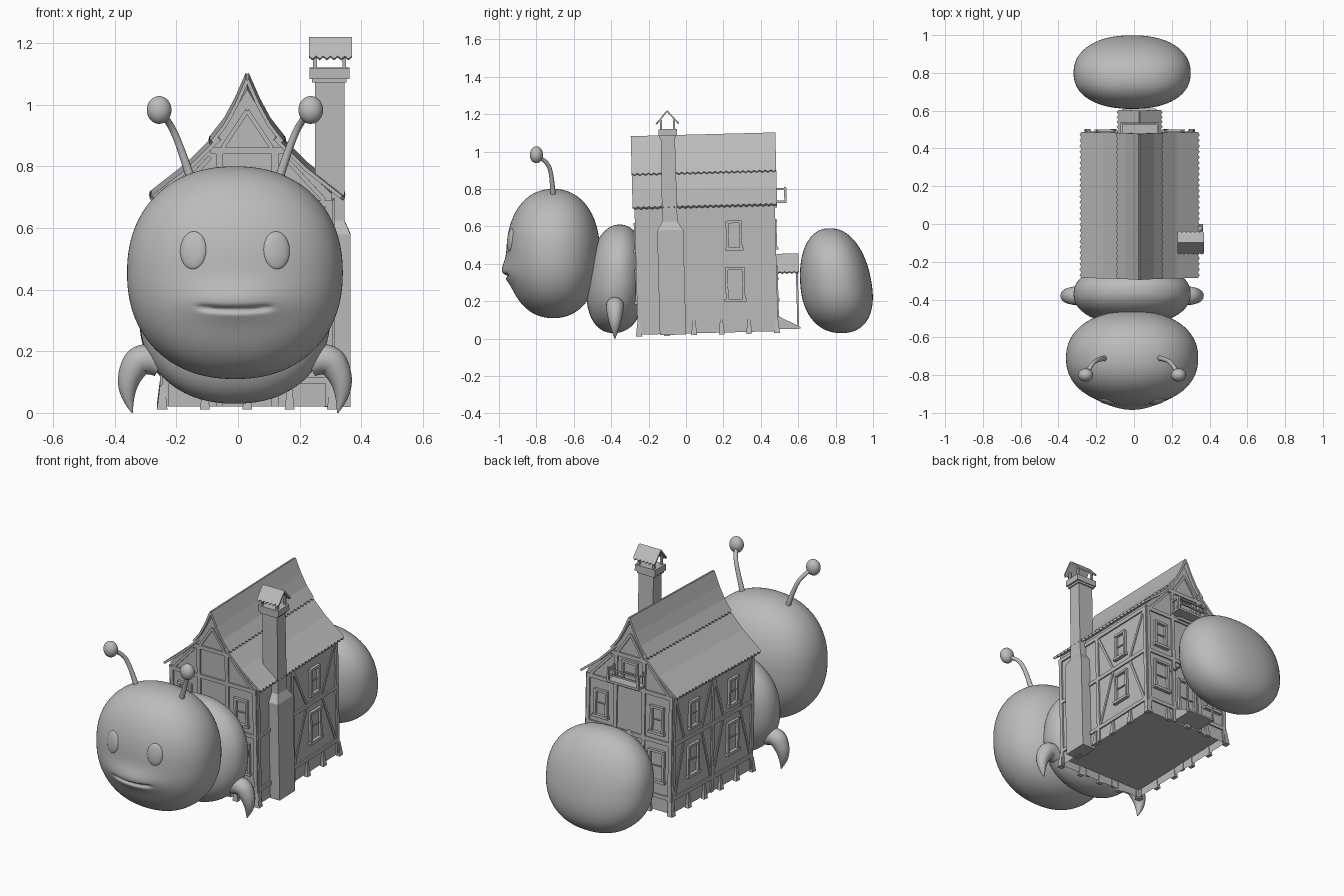
import bpy, bmesh, math
from mathutils import Vector, Matrix

old = bpy.data.objects.get("Cube")
if old:
    bpy.data.objects.remove(old, do_unlink=True)

GREY = bpy.data.materials.new("plain_grey")
GREY.use_nodes = True
GREY.diffuse_color = (0.5, 0.5, 0.5, 1)
GREY.node_tree.nodes["Principled BSDF"].inputs["Base Color"].default_value = (0.5, 0.5, 0.5, 1)

# The whole house leans slightly
PIVOT = Vector((0, 0.1, 0.03))
TILT = Matrix.Translation(PIVOT) @ Matrix.Rotation(0.026, 4, 'X') @ Matrix.Translation(-PIVOT)
CX = 0.03       # house centre line
BX = -0.01      # body centre line


def finish(bm, name, smooth=False, tilt=False):
    bmesh.ops.recalc_face_normals(bm, faces=bm.faces)
    me = bpy.data.meshes.new(name)
    for f in bm.faces:
        f.smooth = smooth
    bm.to_mesh(me)
    bm.free()
    me.materials.append(GREY)
    ob = bpy.data.objects.new(name, me)
    bpy.context.collection.objects.link(ob)
    if tilt:
        ob.matrix_world = TILT
    return ob


def blob(name, centre, radii, power=2.0, shape=None, seg=64):
    """Rounded super-ellipsoid with an optional reshaping rule."""
    bm = bmesh.new()
    bmesh.ops.create_uvsphere(bm, u_segments=seg, v_segments=seg, radius=1)
    for v in bm.verts:
        d = v.co.normalized()
        d *= sum(abs(c) ** power for c in d) ** (-1 / power)
        if shape:
            d = shape(d)
        v.co = Vector(centre) + Vector(a * b for a, b in zip(d, radii))
    return finish(bm, name, True)


def tube(name, points, radii):
    cu = bpy.data.curves.new(name, 'CURVE')
    cu.dimensions, cu.bevel_depth, cu.bevel_resolution = '3D', 1, 6
    cu.use_fill_caps = True
    sp = cu.splines.new('NURBS')
    sp.points.add(len(points) - 1)
    for p, co, r in zip(sp.points, points, radii):
        p.co, p.radius = (*co, 1), r
    sp.use_endpoint_u, sp.order_u, sp.resolution_u = True, 3, 8
    cu.materials.append(GREY)
    ob = bpy.data.objects.new(name, cu)
    bpy.context.collection.objects.link(ob)
    bpy.ops.object.select_all(action='DESELECT')
    ob.select_set(True)
    bpy.context.view_layer.objects.active = ob
    bpy.ops.object.convert(target='MESH')
    bpy.ops.object.shade_smooth_by_angle(angle=math.radians(50))


def hull(bm, points):
    vs = [bm.verts.new(p) for p in points]
    bmesh.ops.convex_hull(bm, input=vs)


def box(bm, x0, x1, y0, y1, z0, z1):
    hull(bm, [(x, y, z) for x in (x0, x1) for y in (y0, y1) for z in (z0, z1)])


# Head: bulging snout with a smiling mouth groove
def head_shape(d):
    x, z = d.x * 0.35, d.z * 0.345 + 0.455
    if d.y < 0:
        bump = 0.12 * math.exp(-(x / 0.16) ** 2 - ((z - 0.36) / 0.06) ** 2)
        line = 0.335 + 0.6 * x * x
        groove = 0.09 * math.exp(-((z - line) / 0.008) ** 2 - (x / 0.115) ** 8)
        d.y -= bump - groove
    return d


blob("head", (BX, -0.71, 0.455), (0.35, 0.25, 0.345), 2.2, head_shape, 144)


# Egg-shaped body parts, heavier at the bottom and leaning
def egg(d):
    wide = 1 - 0.1 * d.z
    return Vector((d.x, d.y * wide - 0.16 * d.z, d.z))


def front_egg(d):
    return Vector((d.x, d.y * (1 - 0.08 * d.z) + 0.1 * d.z, d.z))


blob("front_body", (BX, -0.37, 0.32), (0.31, 0.16, 0.29), 2.2, front_egg)
blob("tail", (BX, 0.80, 0.31), (0.31, 0.19, 0.28), 2.25, egg)

for side, label in ((1, "left"), (-1, "right")):
    eye = blob(label + "_eye", (0, 0, 0), (0.044, 0.016, 0.062), seg=32)
    eye.location = (BX + side * 0.135, -0.937, 0.527)
    eye.rotation_euler = (-0.1, 0, side * 0.25)
    tube(label + "_antenna", [(BX + side * x, y, z) for x, y, z in
         ((0.14, -0.71, 0.75), (0.175, -0.715, 0.86), (0.215, -0.74, 0.95), (0.24, -0.79, 0.97))],
         (0.015, 0.012, 0.011, 0.011))
    blob(label + "_antenna_tip", (BX + side * 0.246, -0.80, 0.983), (0.04, 0.035, 0.045), seg=24)
    tube(label + "_leg", [(BX + side * x, -0.38, z) for x, z in
         ((0.24, 0.16), (0.30, 0.19), (0.345, 0.12), (0.35, 0.05), (0.333, 0.0))],
         (0.045, 0.052, 0.04, 0.022, 0.002))

# House walls, open underneath with a raised floor
Y0, Y1, HW = -0.25, 0.485, 0.275
gable = [(-HW, 0.03), (-HW, 0.72), (-0.11, 0.875), (0, 1.06), (0.11, 0.875), (HW, 0.72), (HW, 0.03)]
bm = bmesh.new()
ends = [[bm.verts.new((CX + x, y, z)) for x, z in gable] for y in (Y0, Y1)]
for e in ends:
    bm.faces.new(e)
for i in range(len(gable) - 1):
    bm.faces.new((ends[0][i], ends[0][i + 1], ends[1][i + 1], ends[1][i]))
finish(bm, "house_walls", tilt=True)
bm = bmesh.new()
box(bm, CX - HW + 0.002, CX + HW - 0.002, Y0 + 0.002, Y1 - 0.002, 0.075, 0.08)
finish(bm, "house_floor", tilt=True)


# Roof sheets with a toothed lower edge
def sheet(name, profile, start, end, teeth, axis, tooth, thick):
    bm = bmesh.new()
    a, b = Vector(profile[-2]), Vector(profile[-1])
    tip = b + (b - a).normalized() * tooth
    rows = []
    for i in range(teeth * 2 + 1):
        along = start + (end - start) * i / (teeth * 2)
        pts = list(profile[:-1]) + [tip if i % 2 else b]
        rows.append([bm.verts.new((p[0], along, p[1]) if axis == 'Y' else (along, p[0], p[1])) for p in pts])
    for r, s in zip(rows, rows[1:]):
        for j in range(len(r) - 1):
            bm.faces.new((r[j], r[j + 1], s[j + 1], s[j]))
    ob = finish(bm, name, tilt=True)
    mod = ob.modifiers.new("thickness", 'SOLIDIFY')
    mod.thickness, mod.offset = thick, 0


for s, label in ((1, "left"), (-1, "right")):
    upper = [(CX + s * x, z) for x, z in ((0, 1.09), (0.035, 1.01), (0.07, 0.945), (0.113, 0.89))]
    lower = [(CX + s * x, z) for x, z in ((0.09, 0.90), (0.19, 0.80), (0.305, 0.71))]
    sheet(label + "_upper_roof", upper, -0.268, 0.505, 26, 'Y', 0.012, 0.012)
    sheet(label + "_lower_roof", lower, -0.268, 0.505, 26, 'Y', 0.012, 0.012)
    sheet(label + "_porch_roof", [(CX + s * x, z) for x, z in ((0, 0.44), (0.11, 0.345))],
          0.485, 0.612, 5, 'Y', 0.012, 0.008)
    sheet(label + "_chimney_roof", [(-0.07 + s * x, z) for x, z in ((0, 1.222), (0.052, 1.162))],
          0.23, 0.37, 6, 'X', 0.012, 0.008)

# Wall decoration: each wall is an origin, a sideways axis and an outward normal
Z = Vector((0, 0, 1))
X, Y = Vector((1, 0, 0)), Vector((0, 1, 0))
WALLS = {"left": (X * (CX + HW), Y, X), "right": (X * (CX - HW), Y, -X),
         "front": (X * CX + Y * Y0, X, -Y), "back": (X * CX + Y * Y1, X, Y)}
timber, frames, feet = bmesh.new(), bmesh.new(), bmesh.new()


def beam(bm, wall, u0, z0, u1, z1, width=0.022, proud=0.008):
    o, u, n = WALLS[wall]
    a, b = o + u * u0 + Z * z0, o + u * u1 + Z * z1
    side = (b - a).cross(n).normalized() * width / 2
    hull(bm, [p + side * k + n * d for p in (a, b) for k in (-1, 1) for d in (-0.004, proud)])


def window(wall, u, z0, z1, w):
    for s in (-1, 1):
        beam(frames, wall, u + s * w, z0, u + s * w, z1, 0.014, 0.014)
    beam(frames, wall, u - w - 0.007, z1, u + w + 0.007, z1, 0.014, 0.016)
    beam(frames, wall, u - w - 0.014, z0, u + w + 0.014, z0, 0.016, 0.02)
    beam(frames, wall, u - w, (z0 + z1) / 2, u + w, (z0 + z1) / 2, 0.006, 0.006)


def foot(wall, u):
    o, ax, n = WALLS[wall]
    pts = []
    for z, w, d in ((0.02, 0.016, 0.018), (0.10, 0.007, 0.008)):
        pts += [o + ax * (u + k * w) + Z * z + n * e for k in (-1, 1) for e in (-0.004, d)]
    hull(feet, pts)


def dress(wall, lo, hi, posts, windows, braces, count):
    for z in (0.115, 0.425, 0.69):
        beam(timber, wall, lo, z, hi, z)
    for p in posts:
        beam(timber, wall, p, 0.03, p, 0.70)
    for w in windows:
        window(wall, w, 0.20, 0.37, 0.045)
        window(wall, w, 0.475, 0.62, 0.036)
    for u0, u1 in braces:
        beam(timber, wall, u0, 0.12, u1, 0.42, 0.014, 0.005)
        beam(timber, wall, u1, 0.43, u0, 0.68, 0.014, 0.005)
    for i in range(count):
        foot(wall, lo + (hi - lo) * i / (count - 1))


dress("left", Y0, Y1, (Y0 + 0.01, 0.07, Y1 - 0.01), (0.27,), ((0.08, 0.20), (0.46, 0.34)), 6)
dress("right", Y0, Y1, (Y0 + 0.01, 0.12, Y1 - 0.01), (-0.06, 0.30),
      ((-0.23, -0.13), (0.11, 0.02), (0.13, 0.22), (0.46, 0.38)), 6)
for wall in ("front", "back"):
    dress(wall, -HW, HW, (-HW + 0.01, -0.09, 0.09, HW - 0.01), (-0.18, 0.18), (), 5)
    beam(timber, wall, -0.12, 0.86, 0.12, 0.86)
    for s in (-1, 1):
        beam(timber, wall, s * 0.09, 0.69, s * 0.09, 0.86)
        beam(timber, wall, s * 0.25, 0.70, s * 0.12, 0.84, 0.014)
        beam(timber, wall, s * 0.08, 0.87, 0, 0.99, 0.014)
# Back doors at ground and balcony level
window("back", 0, 0.10, 0.31, 0.055)
window("back", 0, 0.70, 0.83, 0.045)
finish(timber, "timber_frame", tilt=True)
finish(frames, "window_frames", tilt=True)
finish(feet, "wall_feet", tilt=True)

# Balcony with railing
bm = bmesh.new()
box(bm, CX - 0.10, CX + 0.10, Y1, 0.556, 0.715, 0.728)
for z in (0.755, 0.785):
    box(bm, CX - 0.10, CX + 0.10, 0.546, 0.554, z, z + 0.009)
for s in (-1, 1):
    x = CX + s * 0.096
    box(bm, x - 0.005, x + 0.005, Y1, 0.55, 0.785, 0.794)
    for y in (0.495, 0.55):
        box(bm, x - 0.006, x + 0.006, y - 0.006, y + 0.006, 0.72, 0.80)
finish(bm, "balcony", tilt=True)

# Porch posts and entrance ramp
bm = bmesh.new()
for s in (-1, 1):
    x = CX + s * 0.088
    box(bm, x - 0.005, x + 0.005, 0.596, 0.606, 0.04, 0.36)
    box(bm, x - 0.005, x + 0.005, Y1, 0.606, 0.352, 0.362)
finish(bm, "porch_posts", tilt=True)
bm = bmesh.new()
hull(bm, [(CX + s * 0.085, y, z) for s in (-1, 1)
          for y, z in ((Y1, 0.04), (Y1, 0.115), (0.612, 0.04), (0.612, 0.05))])
finish(bm, "entrance_ramp", tilt=True)

# Chimney: stacked rectangular rings, cap and roof supports
rings = [(0.025, 0.28, 0.365, -0.14, 0.0), (0.585, 0.28, 0.365, -0.14, 0.0),
         (0.63, 0.25, 0.345, -0.112, -0.03), (1.08, 0.25, 0.345, -0.108, -0.032)]
bm = bmesh.new()
for (z0, *a), (z1, *b) in zip(rings, rings[1:]):
    hull(bm, [(x, y, z) for z, r in ((z0, a), (z1, b)) for x in r[:2] for y in r[2:]])
finish(bm, "chimney", tilt=True)
bm = bmesh.new()
box(bm, 0.24, 0.352, -0.115, -0.025, 1.078, 1.09)
box(bm, 0.232, 0.362, -0.12, -0.02, 1.09, 1.125)
for x in (0.25, 0.345):
    for y in (-0.105, -0.035):
        box(bm, x - 0.006, x + 0.006, y - 0.006, y + 0.006, 1.12, 1.175)
finish(bm, "chimney_cap", tilt=True)
